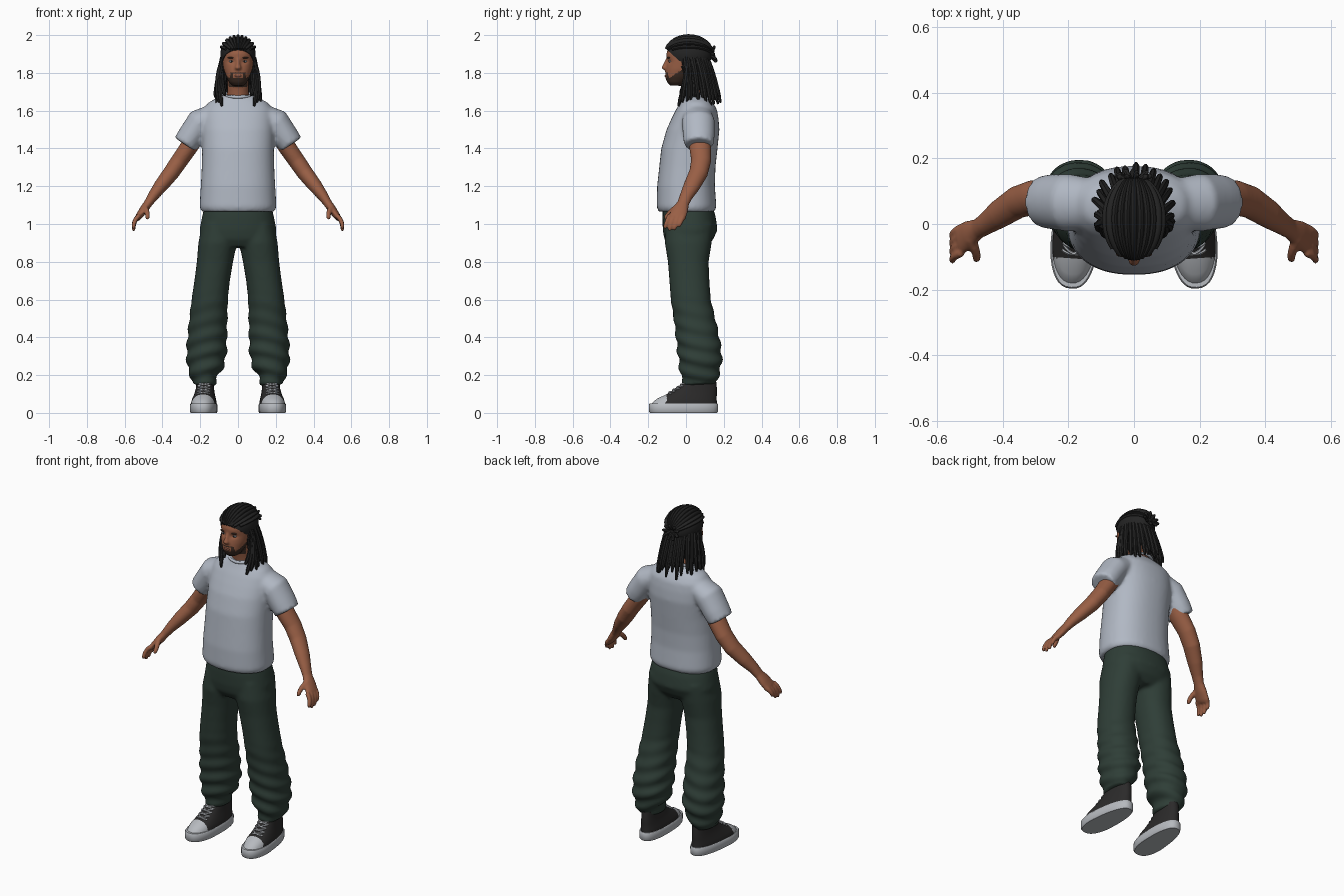
import bpy, bmesh, math, random
from mathutils import Vector, Matrix

if "Cube" in bpy.data.objects:
    bpy.data.objects.remove(bpy.data.objects["Cube"])

random.seed(4)


def material(name, rgb):
    m = bpy.data.materials.new(name)
    m.diffuse_color = (*rgb, 1)
    m.use_nodes = True
    m.node_tree.nodes["Principled BSDF"].inputs["Base Color"].default_value = m.diffuse_color
    return m


SKIN = material("brown skin", (.32, .115, .06))
BEARD = material("dark brown beard", (.045, .025, .017))
HAIR = material("black hair", (.017, .017, .017))
SHIRT = material("pale grey cotton", (.44, .48, .55))
TROUSER = material("dark green cloth", (.028, .048, .038))
CANVAS = material("black canvas", (.024, .023, .023))
RUBBER = material("light grey rubber", (.47, .49, .52))
EYE = material("eye grey", (.35, .4, .45))
LIP = material("lip brown", (.2, .075, .05))


def loft(bm, secs, n=24, flat=True, p=2.0):
    """Skin rings (x, y, z, ra, rb): level rings, or rings square to the path."""
    pts = [Vector(s[:3]) for s in secs]
    chord = pts[-1] - pts[0]
    k = min(range(3), key=lambda i: abs(chord[i]))
    ref = Vector([float(i == k) for i in range(3)])
    rings = []
    for i, s in enumerate(secs):
        a, b = Vector((1, 0, 0)), Vector((0, 1, 0))
        if not flat:
            t = (pts[min(i + 1, len(pts) - 1)] - pts[max(i - 1, 0)]).normalized()
            a = t.cross(ref).normalized()
            b = a.cross(t)
        ring = []
        for j in range(n):
            c, d = math.cos(math.tau * j / n), math.sin(math.tau * j / n)
            u = math.copysign(abs(c) ** (2 / p), c) * s[3]
            v = math.copysign(abs(d) ** (2 / p), d) * s[4]
            ring.append(bm.verts.new(pts[i] + a * u + b * v))
        rings.append(ring)
    for r, q in zip(rings, rings[1:]):
        for j in range(n):
            bm.faces.new((r[j], r[(j + 1) % n], q[(j + 1) % n], q[j]))
    bm.faces.new(rings[0][::-1])
    bm.faces.new(rings[-1])


def ball(bm, c, r, seg=20):
    bmesh.ops.create_uvsphere(bm, u_segments=seg, v_segments=seg // 2, radius=1,
                              matrix=Matrix.Translation(c) @ Matrix.Diagonal((*r, 1)))


def strand(bm, a, b, c, r, tip=.6, n=7):
    """Tapered round strand along a quadratic curve."""
    a, b, c = Vector(a), Vector(b), Vector(c)
    secs = []
    for i in range(9):
        t = i / 8
        w = r * (1 - (1 - tip) * t) * (.55 if i == 8 else 1)
        secs.append((*(a * (1 - t) ** 2 + b * 2 * t * (1 - t) + c * t * t), w, w))
    loft(bm, secs, n, False)


def make(name, bm, mats, mirror=False, voxel=0, smooth=0, angle=50):
    bmesh.ops.recalc_face_normals(bm, faces=bm.faces)
    me = bpy.data.meshes.new(name)
    bm.to_mesh(me)
    bm.free()
    ob = bpy.data.objects.new(name, me)
    bpy.context.collection.objects.link(ob)
    if mirror:
        ob.modifiers.new("mirror", 'MIRROR').use_mirror_merge = False
    if voxel:
        m = ob.modifiers.new("blend", 'REMESH')
        m.mode, m.voxel_size = 'VOXEL', voxel
    if smooth:
        m = ob.modifiers.new("soften", 'SMOOTH')
        m.factor, m.iterations = .5, smooth
    me = bpy.data.meshes.new_from_object(ob.evaluated_get(bpy.context.evaluated_depsgraph_get()))
    ob.modifiers.clear()
    ob.data = me
    me.materials.clear()
    for m in mats:
        me.materials.append(m)
    for f in me.polygons:
        f.use_smooth = True
    me.set_sharp_from_angle(angle=math.radians(angle))
    return ob


# T-shirt: torso and sleeves blended together
bm = bmesh.new()
loft(bm, [(0, .003, 1.065, .193, .148), (0, .003, 1.09, .204, .158), (0, 0, 1.2, .197, .153),
          (0, .007, 1.3, .192, .149), (0, .018, 1.4, .19, .149), (0, .037, 1.5, .192, .14),
          (0, .048, 1.56, .19, .124), (0, .056, 1.61, .183, .107), (0, .055, 1.645, .155, .085),
          (0, .05, 1.67, .105, .068), (0, .045, 1.684, .078, .06)], 40, p=2.3)
for s in (1, -1):
    loft(bm, [(s * .12, .06, 1.585, .055, .075), (s * .2, .065, 1.54, .074, .088),
              (s * .25, .068, 1.465, .07, .084), (s * .28, .068, 1.42, .067, .078)], 28, False)
make("tshirt", bm, [SHIRT], voxel=.011, smooth=5)

# Rolled collar
bm = bmesh.new()
path = [Vector((.077 * math.cos(a), .043 + .063 * math.sin(a), 1.684 + .012 * math.sin(a)))
        for a in [math.tau * i / 32 for i in range(33)]]
for a, b in zip(path, path[1:]):
    strand(bm, a, (a + b) / 2, b, .009, 1)
make("collar", bm, [SHIRT], voxel=.005, smooth=3)

# Trousers: seat and baggy legs blended together
bm = bmesh.new()
loft(bm, [(0, .01, 1.09, .178, .132), (0, .016, 1.04, .19, .141), (0, .022, .97, .204, .145),
          (0, .015, .92, .2, .13), (0, .01, .88, .15, .1)], 40, p=2.3)
for s in (1, -1):
    loft(bm, [(s * x, y, z, a, b) for x, y, z, a, b in [
        (.105, .02, 1.0, .085, .125), (.108, .012, .9, .102, .124), (.122, .012, .8, .096, .108),
        (.137, .018, .7, .094, .106), (.15, .025, .6, .096, .106), (.157, .045, .5, .101, .11),
        (.163, .062, .4, .105, .115), (.168, .075, .3, .106, .117), (.172, .075, .24, .095, .11),
        (.18, .073, .2, .074, .102), (.18, .072, .165, .065, .092), (.18, .072, .148, .062, .089)]],
        32, p=2.2)
ob = make("trousers", bm, [TROUSER], voxel=.011, smooth=5)
# Cloth folds gathered above the cuffs
for v in ob.data.vertices:
    x, y, z = v.co
    if z < .65:
        v.co += v.normal * (.006 * min(1, (.65 - z) * 3) * math.sin(z * 75 + y * 14 + abs(x) * 18))

# Arms with hands
bm = bmesh.new()
loft(bm, [(.2, .07, 1.5, .048, .058), (.258, .075, 1.41, .047, .058), (.31, .08, 1.335, .045, .053),
          (.355, .066, 1.27, .043, .05), (.41, .03, 1.2, .037, .044), (.452, 0, 1.145, .028, .034),
          (.475, -.015, 1.11, .023, .031), (.5, -.03, 1.075, .022, .042),
          (.525, -.045, 1.04, .018, .046), (.535, -.05, 1.025, .012, .042)], 24, False)
for i in range(4):
    y = -.087 + .025 * i
    drop = (.975, .962, .966, .985)[i]
    strand(bm, (.522, y, 1.045), (.556, y - .012, 1.02), (.552, y - .027, drop), .0135, .8, 10)
strand(bm, (.497, -.045, 1.09), (.475, -.085, 1.07), (.48, -.112, 1.025), .016, .75, 10)
make("arms", bm, [SKIN], mirror=True, voxel=.006, smooth=3)

# Head: skull, jaw, neck and nose
bm = bmesh.new()
loft(bm, [(0, -.05, 1.732, .03, .034), (0, -.05, 1.75, .048, .05), (0, -.035, 1.78, .063, .076),
          (0, -.015, 1.82, .076, .093), (0, 0, 1.86, .083, .101), (0, .006, 1.9, .085, .11),
          (0, .01, 1.94, .08, .103), (0, .01, 1.97, .06, .08)], 32, p=2.15)
loft(bm, [(0, .055, 1.63, .064, .06), (0, .038, 1.7, .057, .055), (0, .02, 1.79, .057, .055)])
loft(bm, [(0, -.097, 1.875, .008, .01), (0, -.108, 1.845, .011, .014),
          (0, -.11, 1.826, .019, .02), (0, -.103, 1.815, .014, .014)], 16)
ob = make("head", bm, [SKIN, BEARD], voxel=.006, smooth=4)
for v in ob.data.vertices:
    d = ((abs(v.co.x) - .034) / .02) ** 2 + ((v.co.z - 1.862) / .012) ** 2
    if v.co.y < 0:
        v.co.y += .008 * math.exp(-d)
# Beard, moustache and sideburns
for f in ob.data.polygons:
    x, y, z = f.center
    jaw = y < .005 and 1.725 < z < 1.774 + max(0, y + .085) * .7
    moustache = y < -.07 and 1.774 <= z < 1.804 and (z > 1.795 or abs(x) > .026) and abs(x) < .042
    f.material_index = int(jaw or moustache)

# Facial details
bm = bmesh.new()
ball(bm, (.034, -.083, 1.861), (.014, .008, .006))
make("eyes", bm, [EYE], mirror=True)
bm = bmesh.new()
ball(bm, (.034, -.0885, 1.861), (.005, .004, .005), 12)
make("irises", bm, [HAIR], mirror=True)
bm = bmesh.new()
ball(bm, (.036, -.092, 1.88), (.019, .008, .004))
make("eyebrows", bm, [BEARD], mirror=True)
bm = bmesh.new()
ball(bm, (0, -.105, 1.784), (.021, .008, .007))
make("lips", bm, [LIP])

# Hair cap, cut along a slanted hairline
C, R = Vector((0, .015, 1.897)), Vector((.094, .122, .096))
bm = bmesh.new()
ball(bm, C, R, 36)
cut = bmesh.ops.bisect_plane(bm, geom=bm.verts[:] + bm.edges[:] + bm.faces[:],
                             plane_co=(0, -.1, 1.922), plane_no=(0, .9, 1), clear_inner=True)
bmesh.ops.holes_fill(bm, edges=[e for e in bm.edges if e.is_boundary])
make("hair_cap", bm, [HAIR])

# Locks swept over the crown to the tie
bm = bmesh.new()
for i in range(11):
    phi = math.radians(-65 + 13 * i)
    start = math.asin(min(1, .3 / math.cos(phi)))
    secs = []
    for k in range(13):
        th = start + (2.8 - start) * k / 12
        secs.append((R.x * math.sin(th) * math.sin(phi), C.y - R.y * math.cos(th),
                     C.z + R.z * math.sin(th) * math.cos(phi), .012, .009))
    loft(bm, secs, 8, False)
# Short tied tufts at the back of the crown
for i in range(9):
    a = math.tau * i / 9
    tip = (.055 * math.cos(a), .15 + random.uniform(-.01, .015), 1.9 + .045 * math.sin(a))
    strand(bm, (0, .1, 1.9), (.03 * math.cos(a), .15, 1.9 + .02 * math.sin(a)), tip, .011, .7)
make("crown_locks", bm, [HAIR])

# Hanging locks in three layers around the sides and back
bm = bmesh.new()
for layer in range(3):
    for i in range(17):
        th = math.radians(-108 + 13.5 * i + random.uniform(-4, 4))
        s, c = math.sin(th), math.cos(th)
        out = 1 - .17 * layer + random.uniform(-.05, .05)
        root = (.083 * s, .02 + .09 * c, 1.88 - .02 * layer)
        mid = (.108 * s * out, .04 + .112 * c * out, 1.79)
        tip = (.122 * s * out, .045 + .138 * c * out,
               1.645 + .03 * layer + random.uniform(-.02, .035))
        strand(bm, root, mid, tip, .0145, .7)
# Locks falling in front of the shoulders
for s in (1, -1):
    for x, y, z in ((.085, -.04, 1.625), (.1, -.02, 1.645), (.07, -.03, 1.68)):
        strand(bm, (s * .083, .01, 1.86), (s * (x + .025), .0, 1.76), (s * x, y, z), .0145, .75)
make("hanging_locks", bm, [HAIR])


# Shoes: built at the origin, then turned out and mirrored
def shoe_part(name, bm, mats, angle=50):
    bm.transform(Matrix.Translation((.178, 0, 0)) @ Matrix.Rotation(math.radians(4), 4, 'Z'))
    return make(name, bm, mats, mirror=True, angle=angle)


def taper(bm):
    # broad toe and narrower heel
    for v in bm.verts:
        v.co.x *= 1.02 - .75 * max(-.1, v.co.y)


bm = bmesh.new()
loft(bm, [(0, -.013, 0, .064, .178), (0, -.013, .006, .068, .183), (0, -.013, .044, .068, .184),
          (0, -.013, .05, .064, .18)], 40, p=2.5)
taper(bm)
shoe_part("shoe_soles", bm, [RUBBER], 40)

bm = bmesh.new()
loft(bm, [(0, -.01, .045, .064, .174), (0, -.004, .06, .063, .168), (0, .004, .075, .06, .158),
          (0, .032, .1, .053, .132), (0, .057, .13, .048, .107), (0, .077, .17, .047, .083)], 40, p=2.3)
taper(bm)
bmesh.ops.bisect_plane(bm, geom=bm.verts[:] + bm.edges[:] + bm.faces[:],
                       plane_co=(0, -.105, 0), plane_no=(0, 1, 0))
ob = shoe_part("shoe_uppers", bm, [CANVAS, RUBBER])
for f in ob.data.polygons:
    f.material_index = int(f.center.y < -.106)

# Crossed laces up the front of each shoe
bm = bmesh.new()
for i in range(4):
    z = .1 + .014 * i
    y = -.1 + (z - .1) * 1.5
    for s in (1, -1):
        strand(bm, (-s * .034, y + .02, z), (0, y - .008, z + .009), (s * .034, y + .036, z + .014),
               .0045, 1, 6)
shoe_part("shoe_laces", bm, [RUBBER])
